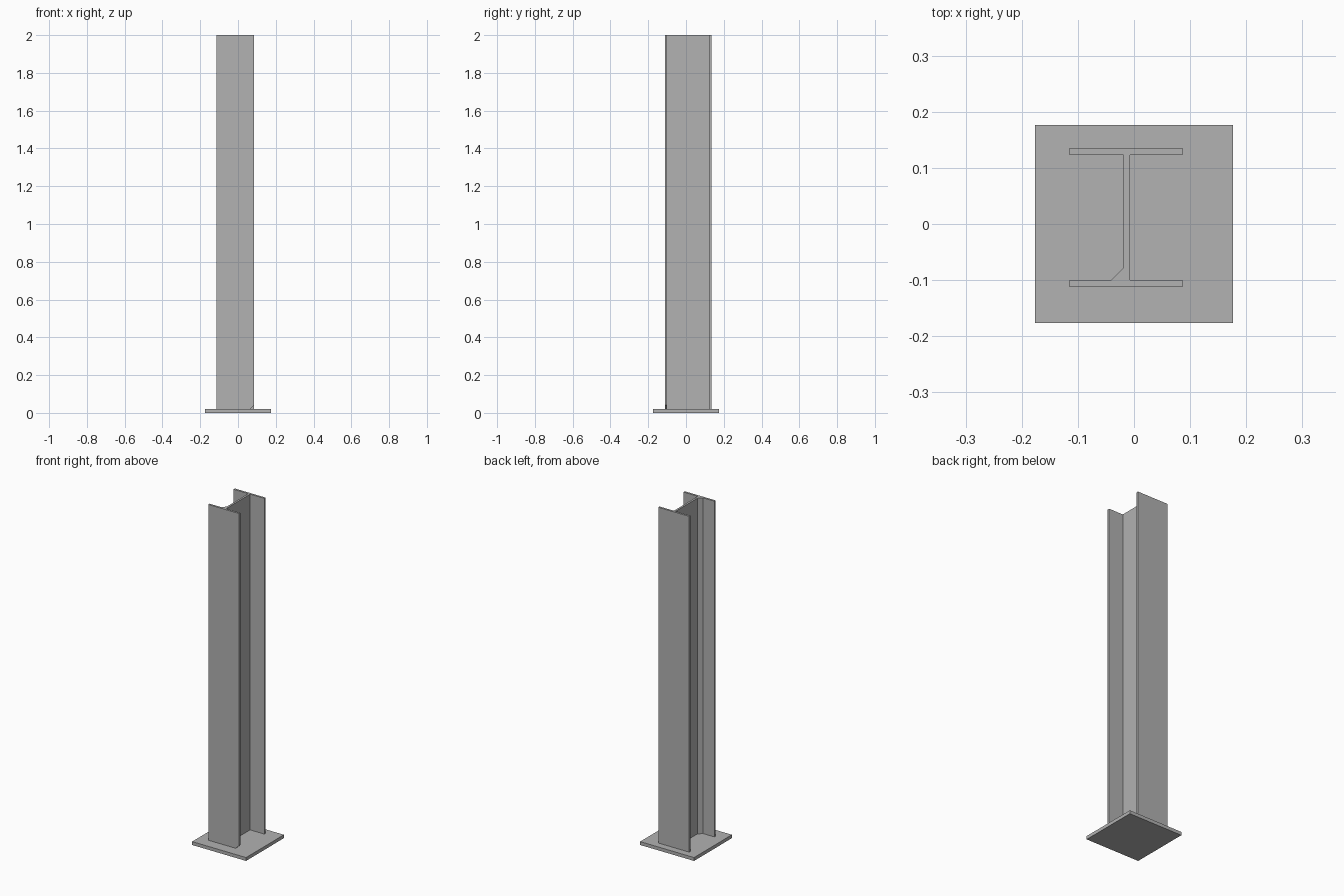
import bpy
import bmesh
from mathutils import Vector

default = bpy.data.objects.get("Cube")
if default:
    bpy.data.objects.remove(default, do_unlink=True)

# Single steel colour
steel = bpy.data.materials.new("grey_steel")
steel.use_nodes = True
colour = (0.445, 0.445, 0.445, 1.0)
steel.diffuse_color = colour
steel.node_tree.nodes["Principled BSDF"].inputs["Base Color"].default_value = colour


def prism(name, outline, sweep):
    """Extrude a closed planar outline along the sweep vector."""
    bm = bmesh.new()
    face = bm.faces.new([bm.verts.new(p) for p in outline])
    result = bmesh.ops.extrude_face_region(bm, geom=[face], use_keep_orig=True)
    moved = [g for g in result["geom"] if isinstance(g, bmesh.types.BMVert)]
    bmesh.ops.translate(bm, verts=moved, vec=Vector(sweep))
    bmesh.ops.recalc_face_normals(bm, faces=bm.faces)
    mesh = bpy.data.meshes.new(name)
    bm.to_mesh(mesh)
    bm.free()
    mesh.materials.append(steel)
    obj = bpy.data.objects.new(name, mesh)
    bpy.context.collection.objects.link(obj)
    return obj


BASE = 0.176        # half width of the base plate
PLATE = 0.02        # plate thickness
LEFT, RIGHT = -0.115, 0.086       # flange ends
FRONT, BACK = -0.112, 0.135       # outer flange faces
THICK = 0.012                     # flange and web thickness
WEB = -0.007                      # right face of the web
CUT = 0.022                       # size of the weld fillet and corner cut

# Base plate
prism("base_plate",
      [(x, y, 0) for x, y in ((-BASE, -BASE), (BASE, -BASE), (BASE, BASE), (-BASE, BASE))],
      (0, 0, PLATE))

# I-section column with one filled inner corner
inner_front, inner_back, web_left = FRONT + THICK, BACK - THICK, WEB - THICK
section = [
    (LEFT, FRONT), (RIGHT, FRONT), (RIGHT, inner_front), (WEB, inner_front),
    (WEB, inner_back), (RIGHT, inner_back), (RIGHT, BACK), (LEFT, BACK),
    (LEFT, inner_back), (web_left, inner_back),
    (web_left, inner_front + CUT), (web_left - CUT, inner_front), (LEFT, inner_front),
]
column = prism("i_beam_column", [(x, y, PLATE) for x, y in section], (0, 0, 2 - PLATE))

# Corner cut at the foot of the front flange
cutter = prism("corner_cutter",
               [(RIGHT - 2 * CUT, FRONT - CUT, PLATE - CUT),
                (RIGHT + CUT, FRONT - CUT, PLATE - CUT),
                (RIGHT + CUT, FRONT - CUT, PLATE + 2 * CUT)],
               (0, 2 * CUT + THICK, 0))
cutter.hide_render = True
cut = column.modifiers.new("corner_cut", "BOOLEAN")
cut.operation = "DIFFERENCE"
cut.solver = "EXACT"
cut.object = cutter
bpy.context.view_layer.objects.active = column
bpy.ops.object.modifier_apply(modifier=cut.name)
bpy.data.objects.remove(cutter, do_unlink=True)
